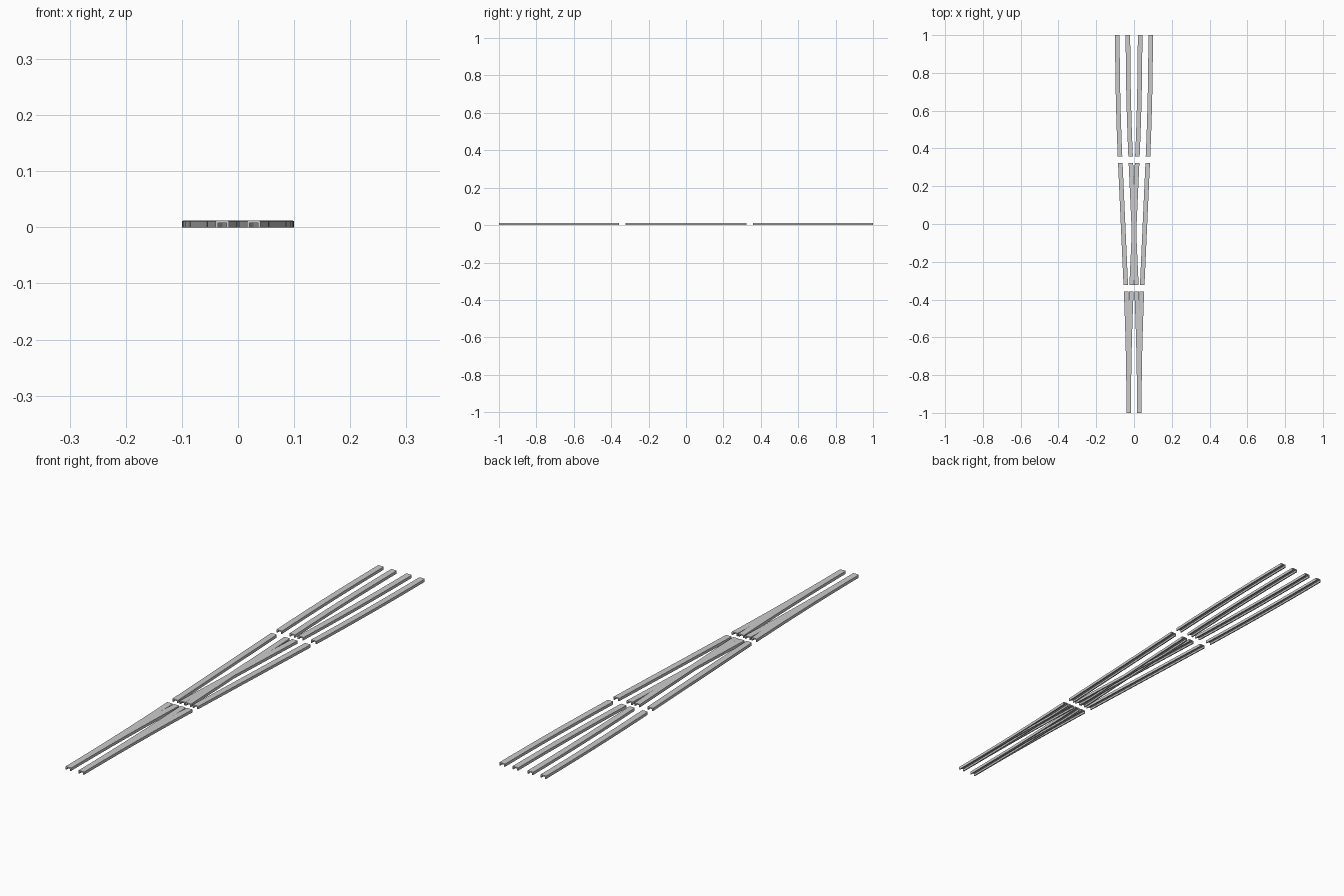
import bpy

if "Cube" in bpy.data.objects:
    bpy.data.objects.remove(bpy.data.objects["Cube"])

HALF_GAUGE = 0.028   # track centre to rail centre
HALF_W = 0.012       # half rail width
TOP = 0.012          # rail height
WALL = 0.0045        # channel wall
JOINT = 0.017        # half of the gap between sections
SPREAD = 0.06        # sideways shift of each branch at the far end
Y1 = 0.34            # joint position
SLOPE = SPREAD / (Y1 + 1)


def centre(y):
    # S-shaped branch: curve out, run straight, curve back to parallel
    r = 1 - Y1
    if y < -Y1:
        return SLOPE * (y + 1) ** 2 / (2 * r)
    if y < Y1:
        return SLOPE * (r / 2 + y + Y1)
    return SPREAD - SLOPE * (1 - y) ** 2 / (2 * r)


# inverted channel cross-section (x, z), slightly chamfered crown
w, i, b = HALF_W, HALF_W - WALL, 0.002
PROFILE = [(-w, 0), (-w, TOP - 0.001), (-w + b, TOP), (w - b, TOP),
           (w, TOP - 0.001), (w, 0), (i, 0), (i, TOP - WALL),
           (-i, TOP - WALL), (-i, 0)]


def rail(name, side, offset, y0, y1, steps):
    n = len(PROFILE)
    verts, faces = [], []
    for k in range(steps + 1):
        y = y0 + (y1 - y0) * k / steps
        x = side * centre(y) + offset
        verts += [(x + px, y, pz) for px, pz in PROFILE]
    for k in range(steps):
        for j in range(n):
            a, c = k * n + j, k * n + (j + 1) % n
            faces.append((a, a + n, c + n, c))
    faces += [tuple(range(n)), tuple(range(steps * n + n - 1, steps * n - 1, -1))]
    mesh = bpy.data.meshes.new(name)
    mesh.from_pydata(verts, [], faces)
    mesh.update()
    obj = bpy.data.objects.new(name, mesh)
    bpy.context.collection.objects.link(obj)


# three sections of two branches, two rails each
SECTIONS = [("entry", -1, -Y1 - JOINT, 8), ("crossing", -Y1 + JOINT, Y1 - JOINT, 1),
            ("exit", Y1 + JOINT, 1, 8)]
for section, y0, y1, steps in SECTIONS:
    for branch, side in (("left", -1), ("right", 1)):
        for rail_name, offset in (("outer", side * HALF_GAUGE), ("inner", -side * HALF_GAUGE)):
            rail(f"{section}_{branch}_{rail_name}_rail", side, offset, y0, y1, steps)
